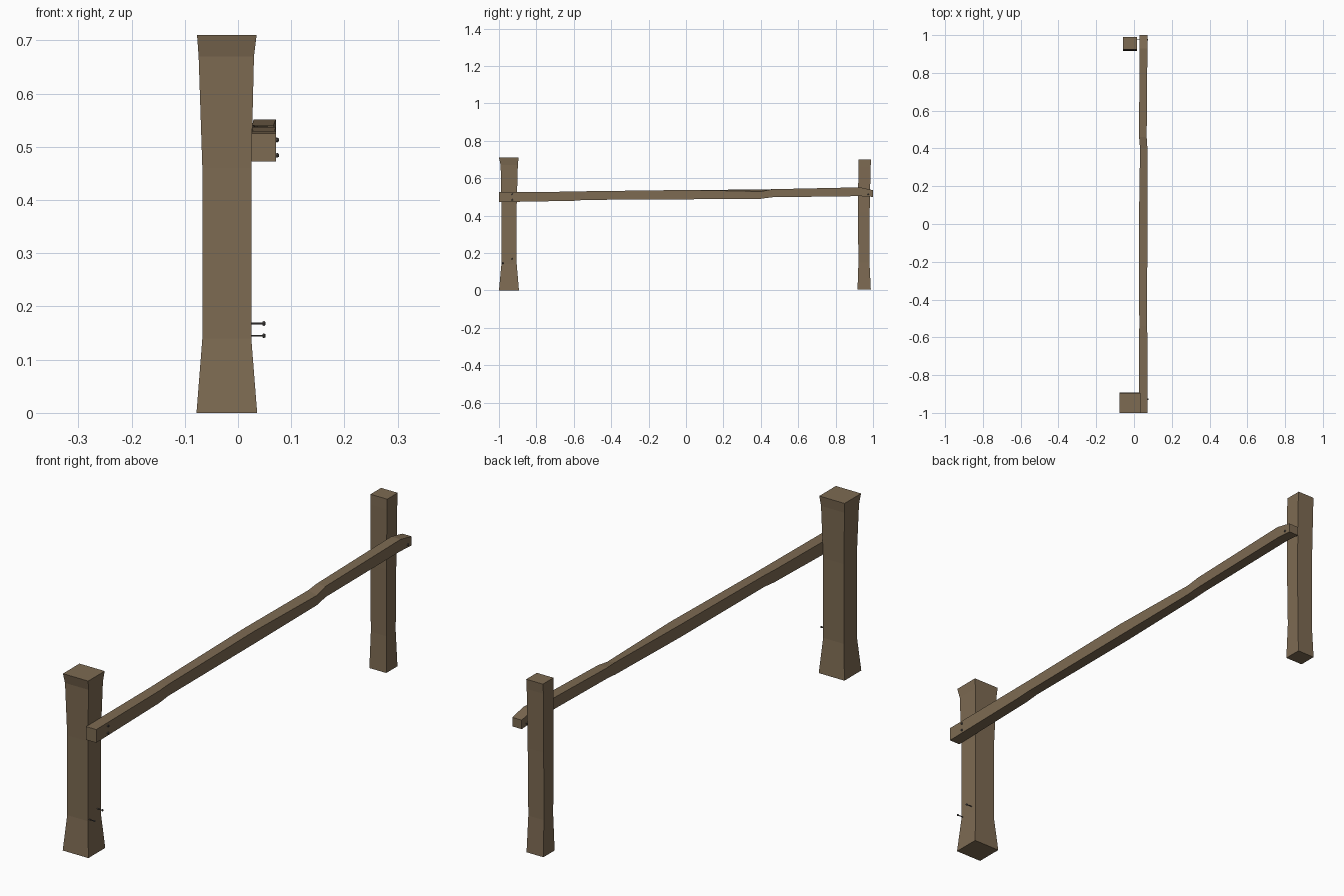
import bpy, bmesh
from math import pi
from mathutils import Matrix, Vector


def material(name, rgb):
    m = bpy.data.materials.new(name)
    m.diffuse_color = (*rgb, 1)
    return m


WOOD = material("weathered_wood", (0.205, 0.145, 0.085))
IRON = material("dark_iron", (0.10, 0.09, 0.085))


def finish(name, bm, mat):
    bmesh.ops.recalc_face_normals(bm, faces=bm.faces)
    me = bpy.data.meshes.new(name)
    bm.to_mesh(me)
    bm.free()
    me.materials.append(mat)
    ob = bpy.data.objects.new(name, me)
    bpy.context.collection.objects.link(ob)
    return ob


def loft(name, rings):
    """Skin a closed solid through a list of four-cornered sections."""
    bm = bmesh.new()
    loops = [[bm.verts.new(p) for p in ring] for ring in rings]
    for a, b in zip(loops, loops[1:]):
        for i in range(4):
            j = (i + 1) % 4
            bm.faces.new((a[i], a[j], b[j], b[i]))
    bm.faces.new(loops[0])
    bm.faces.new(loops[-1])
    return finish(name, bm, WOOD)


def post(name, sections):
    # section: z, x min, x max, y min, y max
    loft(name, [[(x0, y0, z), (x1, y0, z), (x1, y1, z), (x0, y1, z)]
                for z, x0, x1, y0, y1 in sections])


def nail(name, x0, x1, y, z):
    # thin shank along x with a wider, domed head
    bm = bmesh.new()
    parts = ((x0, x1 - 0.005, 0.0018, 0.0018),
             (x1 - 0.006, x1 - 0.003, 0.0035, 0.0045),
             (x1 - 0.003, x1, 0.0045, 0.0025))
    for a, b, r0, r1 in parts:
        m = Matrix.Translation(Vector(((a + b) / 2, y, z))) @ Matrix.Rotation(pi / 2, 4, 'Y')
        bmesh.ops.create_cone(bm, cap_ends=True, segments=8, radius1=r0,
                              radius2=r1, depth=b - a, matrix=m)
    finish(name, bm, IRON)


# Thick front post, flared at foot and head
post("front_post", [
    (0.0, -0.078, 0.036, -1.0, -0.893),
    (0.14, -0.067, 0.025, -0.987, -0.905),
    (0.46, -0.067, 0.025, -0.987, -0.905),
    (0.67, -0.074, 0.030, -0.991, -0.899),
    (0.71, -0.077, 0.035, -1.0, -0.895),
])

# Slimmer rear post
post("rear_post", [
    (0.005, -0.059, 0.016, 0.917, 0.988),
    (0.15, -0.056, 0.013, 0.922, 0.981),
    (0.42, -0.056, 0.015, 0.919, 0.982),
    (0.66, -0.058, 0.016, 0.922, 0.987),
    (0.70, -0.058, 0.016, 0.923, 0.990),
])

# Crooked rail: y, x min, x max, bottom z, top z inside, top z outside
rail = [
    (-1.0, 0.025, 0.071, 0.472, 0.525, 0.525),
    (-0.60, 0.027, 0.071, 0.479, 0.528, 0.528),
    (-0.54, 0.028, 0.069, 0.484, 0.530, 0.530),
    (0.0, 0.026, 0.071, 0.487, 0.537, 0.537),
    (0.40, 0.032, 0.071, 0.490, 0.539, 0.529),
    (0.46, 0.027, 0.067, 0.498, 0.541, 0.541),
    (0.93, 0.029, 0.071, 0.504, 0.551, 0.551),
    (1.0, 0.029, 0.071, 0.500, 0.536, 0.536),
]
loft("rail", [[(x0, y, zb), (x1, y, zb), (x1, y, zo), (x0, y, zi)]
              for y, x0, x1, zb, zi, zo in rail])

# Nails through the rail and loose in the front post
for i, (x0, x1, y, z) in enumerate([
    (0.02, 0.077, -0.928, 0.513),
    (0.02, 0.077, -0.928, 0.484),
    (0.008, 0.075, 0.975, 0.513),
    (0.015, 0.052, -0.928, 0.168),
    (0.015, 0.052, -0.980, 0.145),
]):
    nail(f"nail_{i + 1}", x0, x1, y, z)
